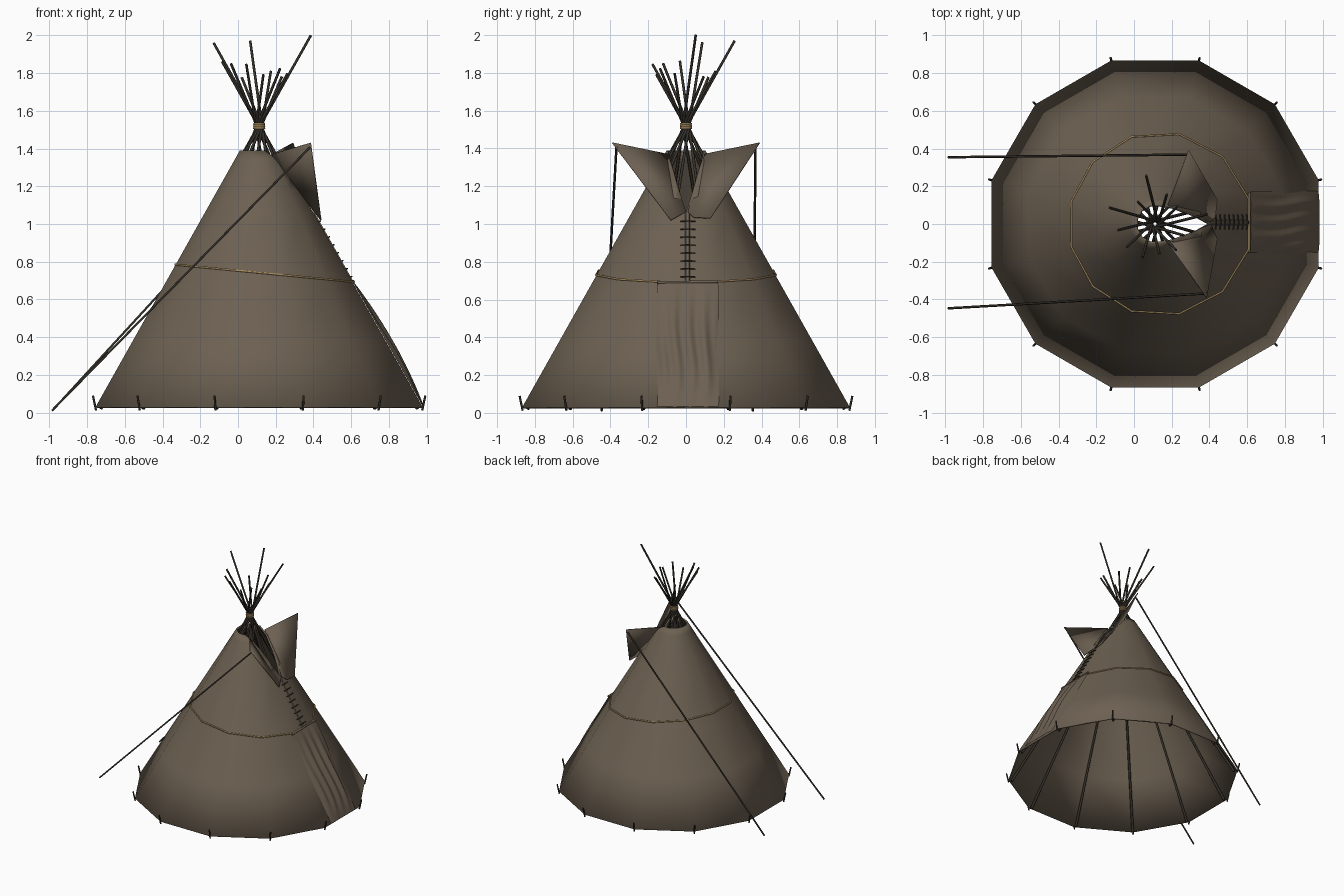
import bpy, bmesh, math, random
from mathutils import Vector

if "Cube" in bpy.data.objects:
    bpy.data.objects.remove(bpy.data.objects["Cube"])

random.seed(4)
CX, BASE, APO, SLOPE = 0.112, 0.03, 0.867, 0.5625


def mat(name, rgb):
    m = bpy.data.materials.new(name)
    m.diffuse_color = (*rgb, 1)
    m.use_nodes = True
    m.node_tree.nodes["Principled BSDF"].inputs["Base Color"].default_value = m.diffuse_color
    return m


CLOTH = mat("brown_canvas", (0.150, 0.117, 0.083))
WOOD = mat("dark_wood", (0.035, 0.029, 0.022))
ROPE = mat("tan_rope", (0.40, 0.27, 0.12))


def radius(theta, z):
    """Radius of the twelve-sided tent wall at an angle and height."""
    step = math.pi / 6
    d = theta - step * round(theta / step)
    return (APO - (z - BASE) * SLOPE) / math.cos(d)


def wall(theta, z, out=0.0):
    r = radius(theta, z) + out
    return Vector((CX + r * math.cos(theta), r * math.sin(theta), z))


def mesh(name, verts, faces, material, thick=0, angle=40, offset=-1):
    me = bpy.data.meshes.new(name)
    me.from_pydata([tuple(v) for v in verts], [], faces)
    bm = bmesh.new()
    bm.from_mesh(me)
    bmesh.ops.remove_doubles(bm, verts=bm.verts, dist=0.0005)
    bm.to_mesh(me)
    bm.free()
    me.materials.append(material)
    ob = bpy.data.objects.new(name, me)
    bpy.context.collection.objects.link(ob)
    if thick:
        s = ob.modifiers.new("thickness", "SOLIDIFY")
        s.thickness, s.offset = thick, offset
    bpy.ops.object.select_all(action='DESELECT')
    ob.select_set(True)
    bpy.context.view_layer.objects.active = ob
    bpy.ops.object.shade_smooth_by_angle(angle=math.radians(angle))
    return ob


def grid_faces(rows, cols):
    return [(r * cols + c, r * cols + c + 1, (r + 1) * cols + c + 1, (r + 1) * cols + c)
            for r in range(rows - 1) for c in range(cols - 1)]


def tube(name, pts, rad, material, end_rad=None, closed=False):
    """Round rod or rope through points, converted to a mesh."""
    cu = bpy.data.curves.new(name, 'CURVE')
    cu.dimensions = '3D'
    cu.bevel_depth, cu.bevel_resolution, cu.use_fill_caps = rad, 1, True
    sp = cu.splines.new('POLY')
    sp.points.add(len(pts) - 1)
    for p, q in zip(sp.points, pts):
        p.co = (*q, 1)
    if end_rad:
        sp.points[-1].radius = end_rad / rad
    sp.use_cyclic_u = closed
    cu.materials.append(material)
    ob = bpy.data.objects.new(name, cu)
    bpy.context.collection.objects.link(ob)
    bpy.ops.object.select_all(action='DESELECT')
    ob.select_set(True)
    bpy.context.view_layer.objects.active = ob
    bpy.ops.object.convert(target='MESH')
    return ob


# Canvas cover: twelve-sided cone with a V-shaped smoke opening facing +x
cols = [0] + [math.radians(15 + 30 * k) for k in range(12)] + [2 * math.pi]
heights = [BASE, 0.38, 0.7, 1.06, 1.12, 1.18, 1.24, 1.29, 1.34, 1.39]
verts = []
for z in heights:
    half = max(0, (z - 1.06) / 0.33) * 0.1
    a0 = min(math.radians(75), math.asin(min(1, half / radius(0, z))))
    for a in cols:
        verts.append(wall(min(max(a, a0), 2 * math.pi - a0), z))
mesh("canvas_cover", verts, grid_faces(len(heights), len(cols)), CLOTH, 0.012)

# Tent poles crossing at the tie, three of them longer
tops = {15: 2.0, 105: 1.97, 165: 1.96}
for k in range(12):
    deg = 15 + 30 * k
    a = math.radians(deg + 180)
    tang = Vector((-math.sin(a), math.cos(a), 0)) * 0.016
    foot = Vector((CX + 0.87 * math.cos(a), 0.87 * math.sin(a), 0.02))
    knot = Vector((CX, 0, 1.52)) + tang
    d = knot - foot
    top = foot + d * ((tops.get(deg, random.uniform(1.77, 1.87)) - foot.z) / d.z)
    tube("tent_pole", [foot, top], 0.010, WOOD, 0.007)

# Rope tie round the crossing
for z in (1.508, 1.519, 1.530):
    tube("pole_tie", [(CX + 0.027 * math.cos(t * math.pi / 6), 0.027 * math.sin(t * math.pi / 6), z)
                      for t in range(12)], 0.006, ROPE, closed=True)

# Tilted rope belt following the wall
belt = []
for k in range(12):
    a = math.radians(15 + 30 * k)
    z = 0.75
    for _ in range(6):
        z = 0.753 - 0.097 * wall(a, z).x
    belt.append(wall(a, z, 0.003))
tube("rope_belt", belt, 0.0055, ROPE, closed=True)

# Ground pegs at every corner
for k in range(12):
    a = math.radians(15 + 30 * k)
    c, s = math.cos(a), math.sin(a)
    tube("ground_peg", [(CX + r * c, r * s, z) for r, z in ((0.895, 0.012), (0.912, 0.09))], 0.006, WOOD)

# Smoke flaps, one each side of the opening, and their outside props
flaps = {
    "smoke_flap_left": [(0.18, -0.10, 1.37), (0.385, -0.39, 1.43), (0.44, -0.08, 1.02), (0.405, 0.0, 1.065)],
    "smoke_flap_right": [(0.18, 0.10, 1.37), (0.29, 0.39, 1.43), (0.44, 0.13, 1.03), (0.43, 0.04, 1.035),
                         (0.405, 0.01, 1.065)],
}
for name, pts in flaps.items():
    faces = [(0, i, i + 1) for i in range(1, len(pts) - 1)]
    if "left" in name:
        faces = [f[::-1] for f in faces]
    mesh(name, pts, faces, CLOTH, 0.006, 30, 0)
tube("flap_prop", [(0.385, -0.368, 1.41), (-0.985, -0.447, 0.012)], 0.0065, WOOD)
tube("flap_prop", [(0.29, 0.368, 1.40), (-0.985, 0.354, 0.010)], 0.0065, WOOD)

# Overlapped front seam with lacing pins
seam = [(wall(0, z).x + o, y, z) for z in (0.70, 1.06)
        for y, o in ((-0.004, 0), (0.0, 0.007), (0.016, 0.007), (0.02, 0))]
mesh("front_seam", seam, grid_faces(2, 4), CLOTH)
for i in range(8):
    z = 0.72 + i * 0.042
    x = wall(0, z).x + 0.007
    tube("lacing_pin", [(x, -0.03, z), (x + 0.005, 0.01, z + 0.002), (x, 0.05, z)], 0.0038, WOOD)

# Door cloth with hanging folds
rows, n = 19, 27
door = []
for r in range(rows):
    t = r / (rows - 1)
    z = 0.69 - 0.655 * t
    for c in range(n):
        u = c / (n - 1)
        edge = min(1, 6 * min(u, 1 - u))
        wave = math.sin(u * 26 + 1.2 * math.sin(t * 7)) * math.sin(math.pi * min(1, t * 1.02)) * 0.011
        bulge = 0.005 + 0.022 * math.sin(math.pi * t) ** 0.7 if 0 < t < 1 else 0.005
        y = -0.155 + 0.325 * u + 0.006 * math.sin(t * 9)
        door.append((wall(0, z).x + edge * (bulge + wave) + 0.002, y, z))
mesh("door_flap", door, grid_faces(rows, n)[::1], CLOTH, angle=50)
tube("door_rod", [(0.611, -0.15, 0.69), (0.611, 0.17, 0.695)], 0.008, CLOTH)
